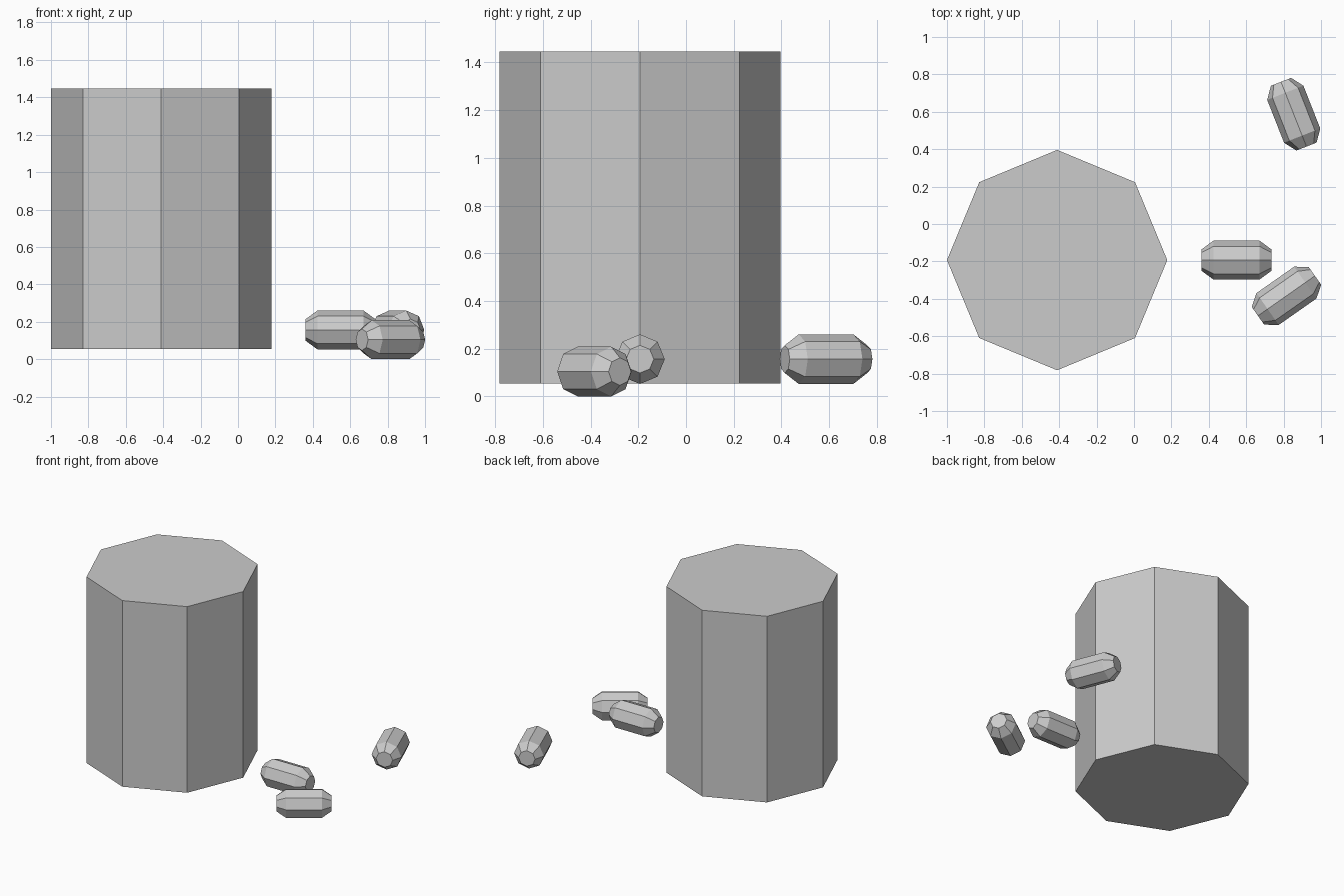
import bpy, bmesh
from math import cos, sin, pi, radians
from mathutils import Matrix

if "Cube" in bpy.data.objects:
    bpy.data.objects.remove(bpy.data.objects["Cube"])

SIDES = 8


def lathe(name, profile, matrix):
    """Spin (height, radius) rings around local z, closing both ends."""
    bm = bmesh.new()
    rings = [[bm.verts.new((r * cos(2 * pi * i / SIDES), r * sin(2 * pi * i / SIDES), h))
              for i in range(SIDES)] for h, r in profile]
    for a, b in zip(rings, rings[1:]):
        for i in range(SIDES):
            j = (i + 1) % SIDES
            bm.faces.new((a[i], a[j], b[j], b[i]))
    bm.faces.new(rings[0][::-1])
    bm.faces.new(rings[-1])
    bm.transform(matrix)
    mesh = bpy.data.meshes.new(name)
    bm.to_mesh(mesh)
    bm.free()
    obj = bpy.data.objects.new(name, mesh)
    bpy.context.collection.objects.link(obj)
    return obj


# Bottle body
lathe("bottle", [(0.053, 0.589), (1.446, 0.589)], Matrix.Translation((-0.411, -0.193, 0)))

# Capsules lying flat, with chamfered ends
capsule = [(-0.186, 0.058), (-0.123, 0.104), (0.123, 0.104), (0.186, 0.058)]
for name, loc, heading in [
    ("middle_capsule", (0.548, -0.193, 0.156), 0),
    ("front_capsule", (0.815, -0.384, 0.104), 35),
    ("back_capsule", (0.854, 0.587, 0.156), 111.5),
]:
    lathe(name, capsule, Matrix.Translation(loc)
          @ Matrix.Rotation(radians(heading), 4, 'Z')
          @ Matrix.Rotation(pi / 2, 4, 'Y'))
